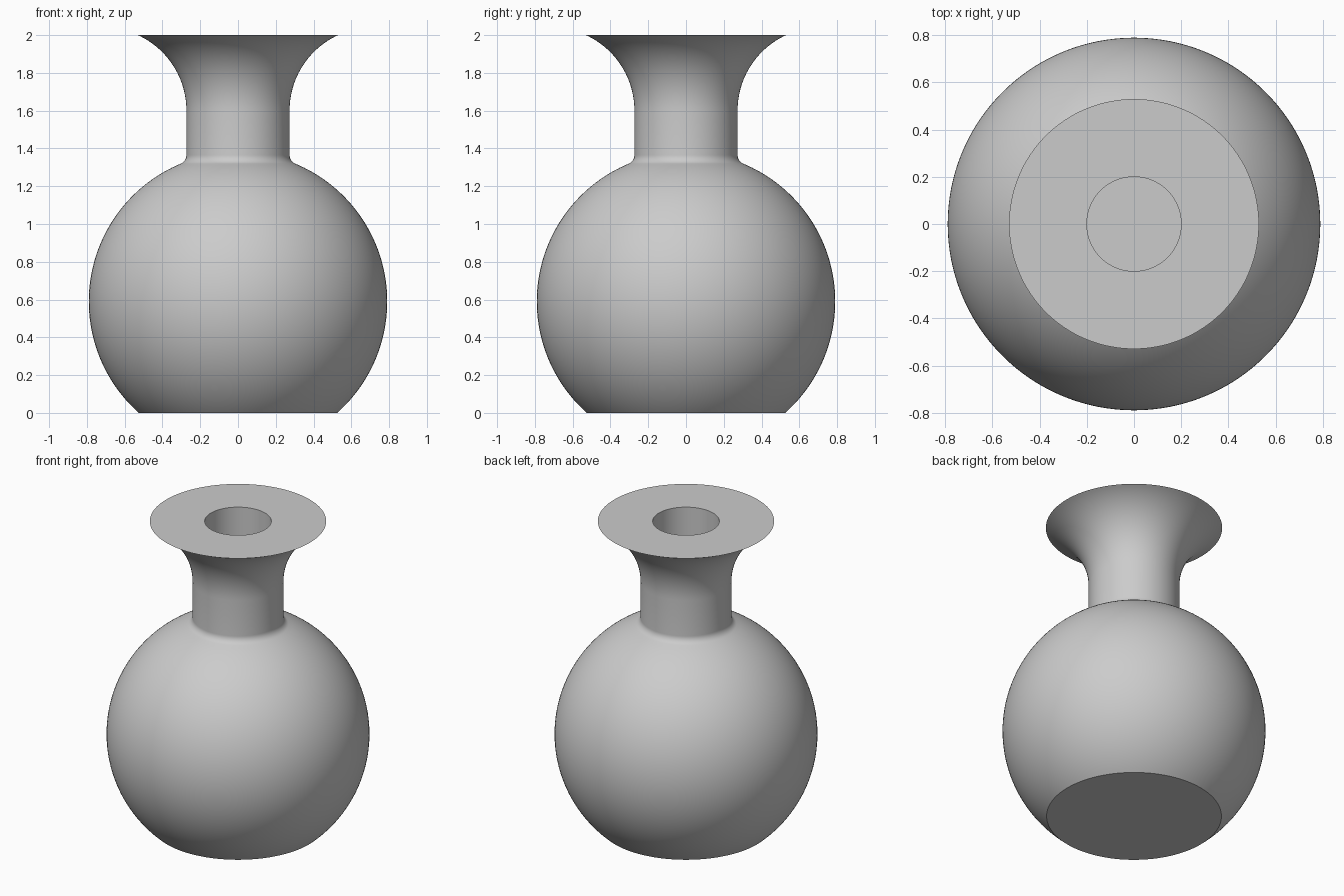
import bpy, bmesh
from math import sin, cos, pi, sqrt, asin, acos, radians

cube = bpy.data.objects.get("Cube")
if cube:
    bpy.data.objects.remove(cube, do_unlink=True)

SEGMENTS = 128
BODY_R, BODY_Z = 0.79, 0.59
NECK_R, BORE_R = 0.273, 0.2
FLARE_R, FLARE_Z, TOP = 0.44, 1.6, 2.0
FILLET_R, FLOOR_Z = 0.05, 0.1


def arc(cx, cz, r, start, end, n):
    """Points on an arc in the radius/height plane."""
    angles = [start + (end - start) * i / n for i in range(n + 1)]
    return [(cx + r * cos(a), cz + r * sin(a)) for a in angles]


# Fillet touches both the round body and the straight neck
fillet_x = NECK_R + FILLET_R
body_end = acos(fillet_x / (BODY_R + FILLET_R))
fillet_z = BODY_Z + (BODY_R + FILLET_R) * sin(body_end)

profile = [(0, 0)]
profile += arc(0, BODY_Z, BODY_R, -asin(BODY_Z / BODY_R), body_end, 64)
profile += arc(fillet_x, fillet_z, FILLET_R, body_end - pi, -pi, 8)[1:]
profile += arc(NECK_R + FLARE_R, FLARE_Z, FLARE_R, pi,
               pi - asin((TOP - FLARE_Z) / FLARE_R), 24)
# Flat rim and straight bore
profile += [(BORE_R, TOP), (BORE_R, FLOOR_Z), (0, FLOOR_Z)]

# Spin the profile into a closed vase
bm = bmesh.new()
verts = [bm.verts.new((x, 0, z)) for x, z in profile]
edges = [bm.edges.new(pair) for pair in zip(verts, verts[1:])]
bmesh.ops.spin(bm, geom=verts + edges, cent=(0, 0, 0), axis=(0, 0, 1),
               angle=2 * pi, steps=SEGMENTS, use_merge=True)
bmesh.ops.remove_doubles(bm, verts=bm.verts, dist=0.0001)
bmesh.ops.recalc_face_normals(bm, faces=bm.faces)
mesh = bpy.data.meshes.new("vase")
bm.to_mesh(mesh)
bm.free()

vase = bpy.data.objects.new("vase", mesh)
bpy.context.collection.objects.link(vase)

# Plain grey finish
grey = bpy.data.materials.new("plain grey")
grey.use_nodes = True
colour = (0.6, 0.6, 0.6, 1)
grey.diffuse_color = colour
grey.node_tree.nodes["Principled BSDF"].inputs["Base Color"].default_value = colour
mesh.materials.append(grey)

bpy.ops.object.select_all(action='DESELECT')
vase.select_set(True)
bpy.context.view_layer.objects.active = vase
bpy.ops.object.shade_smooth_by_angle(angle=radians(30))
